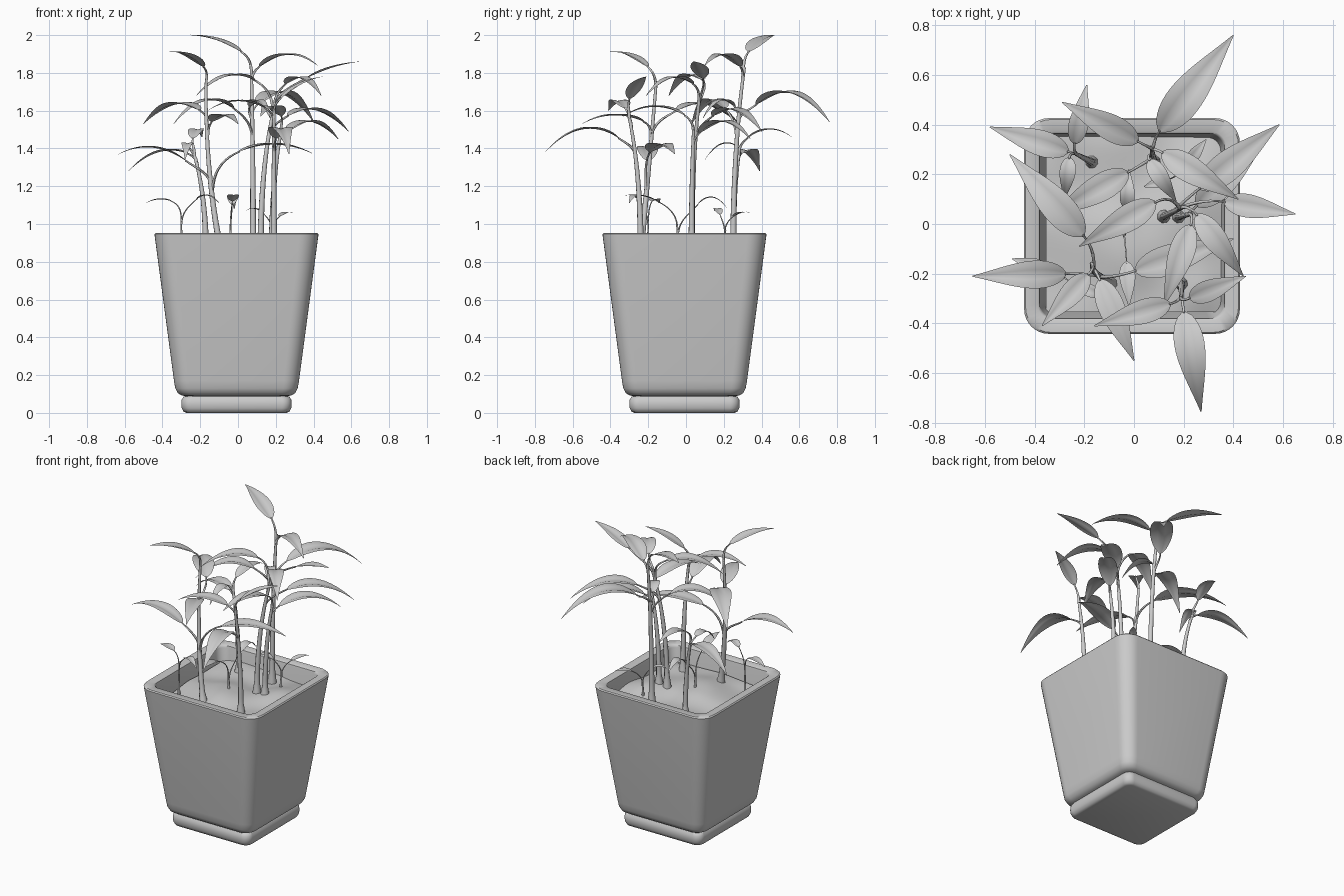
import bpy, bmesh, math
from mathutils import Vector as V, noise

if "Cube" in bpy.data.objects:
    bpy.data.objects.remove(bpy.data.objects["Cube"])


def finish(name, bm, angle=40):
    bmesh.ops.recalc_face_normals(bm, faces=bm.faces)
    me = bpy.data.meshes.new(name)
    bm.to_mesh(me)
    bm.free()
    ob = bpy.data.objects.new(name, me)
    bpy.context.collection.objects.link(ob)
    bpy.ops.object.select_all(action='DESELECT')
    bpy.context.view_layer.objects.active = ob
    ob.select_set(True)
    bpy.ops.object.shade_smooth_by_angle(angle=math.radians(angle))
    return ob


def rounded_square(h, r, z, n=8):
    pts = []
    for k, (sx, sy) in enumerate(((1, 1), (-1, 1), (-1, -1), (1, -1))):
        for i in range(n + 1):
            a = (k + i / n) * math.pi / 2
            pts.append(V((sx * (h - r) + r * math.cos(a) - 0.008,
                          sy * (h - r) + r * math.sin(a) - 0.008, z)))
    return pts


def bridge(bm, rings):
    loops = [[bm.verts.new(p) for p in ring] for ring in rings]
    for a, b in zip(loops, loops[1:]):
        n = len(a)
        for i in range(n):
            bm.faces.new((a[i], a[(i + 1) % n], b[(i + 1) % n], b[i]))
    return loops


def lathe_square(name, profile):
    bm = bmesh.new()
    loops = bridge(bm, [rounded_square(h, r, z) for h, z, r in profile])
    bm.faces.new(loops[0])
    bm.faces.new(loops[-1])
    return finish(name, bm)


# Pot and its foot: profiles of (half width, height, corner radius)
lathe_square("foot_tray", [(.265, .0, .035), (.28, .006, .045), (.29, .025, .05),
                           (.292, .048, .05), (.29, .07, .05), (.28, .086, .045), (.26, .092, .035)])
lathe_square("pot", [(.26, .088, .05), (.29, .092, .06), (.311, .105, .07), (.324, .13, .075),
                     (.331, .17, .08), (.433, .935, .10), (.434, .946, .10), (.428, .953, .10),
                     (.38, .953, .065), (.373, .948, .06), (.37, .935, .06), (.345, .76, .05)])


# Lumpy soil
def soil_z(x, y):
    return .855 + .04 * noise.noise(V((x * 4, y * 4, 1.7))) + .03 * (1 - (x * x + y * y) / .15)


bm = bmesh.new()
bmesh.ops.create_grid(bm, x_segments=28, y_segments=28, size=.355)
for v in bm.verts:
    v.co.z = soil_z(v.co.x, v.co.y)
finish("soil", bm, 180)


def tube(bm, pts, radii, n=8):
    rings = []
    for i, p in enumerate(pts):
        t = (pts[min(i + 1, len(pts) - 1)] - pts[max(i - 1, 0)]).normalized()
        a = t.cross(V((.31, .95, 0))).normalized()
        b = t.cross(a)
        rings.append([p + radii[i] * (a * math.cos(k * math.tau / n) + b * math.sin(k * math.tau / n))
                      for k in range(n)])
    loops = bridge(bm, rings)
    bm.faces.new(loops[0])
    bm.faces.new(loops[-1])


def bezier(p, n):
    out = []
    for i in range(n + 1):
        q, t = list(p), i / n
        while len(q) > 1:
            q = [a.lerp(b, t) for a, b in zip(q, q[1:])]
        out.append(q[0])
    return out


def leaf(bm, base, peak, tip, rows=18, cols=6):
    ctrl = (base + tip) / 2
    ctrl.z = 2 * peak - (base.z + tip.z) / 2
    line = bezier([base, ctrl, tip], rows)
    flat = V((tip.x - base.x, tip.y - base.y, 0))
    side = flat.normalized().cross(V((0, 0, 1)))
    half = .12 * (tip - base).length + .008
    grid = []
    for i, p in enumerate(line):
        t = i / rows
        w = half * (math.sin(math.pi * t ** .7) * (1 - .35 * t) * 1.15 if 0 < t < 1 else 0) + .002
        d = (line[min(i + 1, rows)] - line[max(i - 1, 0)]).normalized()
        up = side.cross(d)
        row = []
        for k in range(cols + 1):
            s = 2 * k / cols - 1
            lift = w * (.42 * abs(s) - .25 * s * s)
            row.append(bm.verts.new(p + side * (w * s) + up * lift))
        grid.append(row)
    for a, b in zip(grid, grid[1:]):
        for k in range(cols):
            bm.faces.new((a[k], a[k + 1], b[k + 1], b[k]))
    return (ctrl - base).normalized()


def plant(name, root, top, leaves, r=.018, bend=None):
    """leaves: (base xyz), peak height, (tip xyz)"""
    stems, blades = bmesh.new(), bmesh.new()
    root = V((*root, soil_z(*root) - .02))
    top = V(top)
    bend = V(bend) if bend else V((root.x, root.y, root.z * .4 + top.z * .6))
    line = bezier([root, bend, top], 20)
    tube(stems, line, [r * (1 - .55 * i / 20) + .012 * max(0, 1 - i / 2) * r / .018 for i in range(21)])
    for base, peak, tip in leaves:
        base = V(base)
        d = leaf(blades, base, peak, V(tip))
        gap = math.hypot(base.x - top.x, base.y - top.y)
        z = base.z - .05 - 1.1 * gap
        node = min(line, key=lambda p: abs(p.z - z))
        L = (base - node).length
        path = bezier([node, node + V((0, 0, .45 * L)), base - d * .4 * L, base + d * .01], 10)
        tube(stems, path, [r * (.48 - .022 * i) for i in range(11)], 6)
    finish(name + "_stems", stems, 60)
    finish(name + "_leaves", blades, 180)


# Tall plants
plant("front_left_plant", (-.09, -.24), (-.17, -.16, 1.72), [
    ((-.18, -.2, 1.83), 1.895, (-.37, -.41, 1.91)),
    ((-.14, -.22, 1.54), 1.575, (0, -.55, 1.53)),
    ((-.2, -.05, 1.60), 1.63, (-.5, .28, 1.53)),
    ((-.27, -.2, 1.33), 1.405, (-.65, -.21, 1.36)),
    ((0, -.19, 1.38), 1.42, (.4, -.06, 1.37))], bend=(-.17, -.2, 1.25))
plant("back_left_plant", (-.17, .25), (-.23, .28, 1.36), [
    ((-.26, .29, 1.37), 1.38, (-.58, .39, 1.28)),
    ((-.24, .32, 1.45), 1.50, (-.19, .56, 1.46)),
    ((-.26, .27, 1.41), 1.42, (-.28, .1, 1.34))])
plant("back_plant", (.08, .25), (.07, .31, 1.83), [
    ((.1, .37, 1.63), 1.69, (.4, .76, 1.54)),
    ((.02, .33, 1.91), 1.98, (-.29, .49, 2.0)),
    ((-.02, .21, 1.61), 1.65, (-.34, .03, 1.53)),
    ((.11, .29, 1.83), 1.895, (.42, .1, 1.84)),
    ((.06, .26, 1.62), 1.65, (.17, .09, 1.56))])
plant("middle_plant", (.12, .03), (.2, .07, 1.65), [
    ((.09, .09, 1.76), 1.78, (-.22, -.09, 1.68)),
    ((.36, .09, 1.77), 1.83, (.65, .04, 1.86)),
    ((.26, .14, 1.57), 1.60, (.585, .4, 1.49)),
    ((.25, .04, 1.74), 1.77, (.44, -.21, 1.68))])
plant("right_plant", (.18, .03), (.23, .04, 1.5), [
    ((.25, .07, 1.48), 1.54, (.53, .34, 1.45)),
    ((.23, .0, 1.57), 1.62, (.12, -.33, 1.57))])
plant("front_right_plant", (.19, -.24), (.19, -.3, 1.56), [
    ((.2, -.35, 1.45), 1.50, (.27, -.755, 1.37)),
    ((.22, -.3, 1.66), 1.74, (.45, -.21, 1.78)),
    ((.15, -.32, 1.61), 1.65, (-.16, -.41, 1.60))])

# Small seedlings
plant("left_seedling", (-.3, -.2), (-.3, -.2, 1.0), [
    ((-.35, -.18, 1.12), 1.13, (-.49, -.14, 1.11)),
    ((-.22, -.25, 1.13), 1.15, (-.1, -.3, 1.11))], .009)
plant("centre_seedling", (-.04, -.04), (-.04, -.05, 1.0), [
    ((-.03, -.15, 1.12), 1.15, (-.02, -.33, 1.15)),
    ((-.03, .06, 1.10), 1.14, (-.02, .22, 1.08))], .009)
plant("right_seedling", (.18, .2), (.18, .21, .97), [
    ((.14, .18, 1.05), 1.08, (.04, .15, 1.07)),
    ((.22, .25, 1.04), 1.06, (.29, .34, 1.06))], .009)
